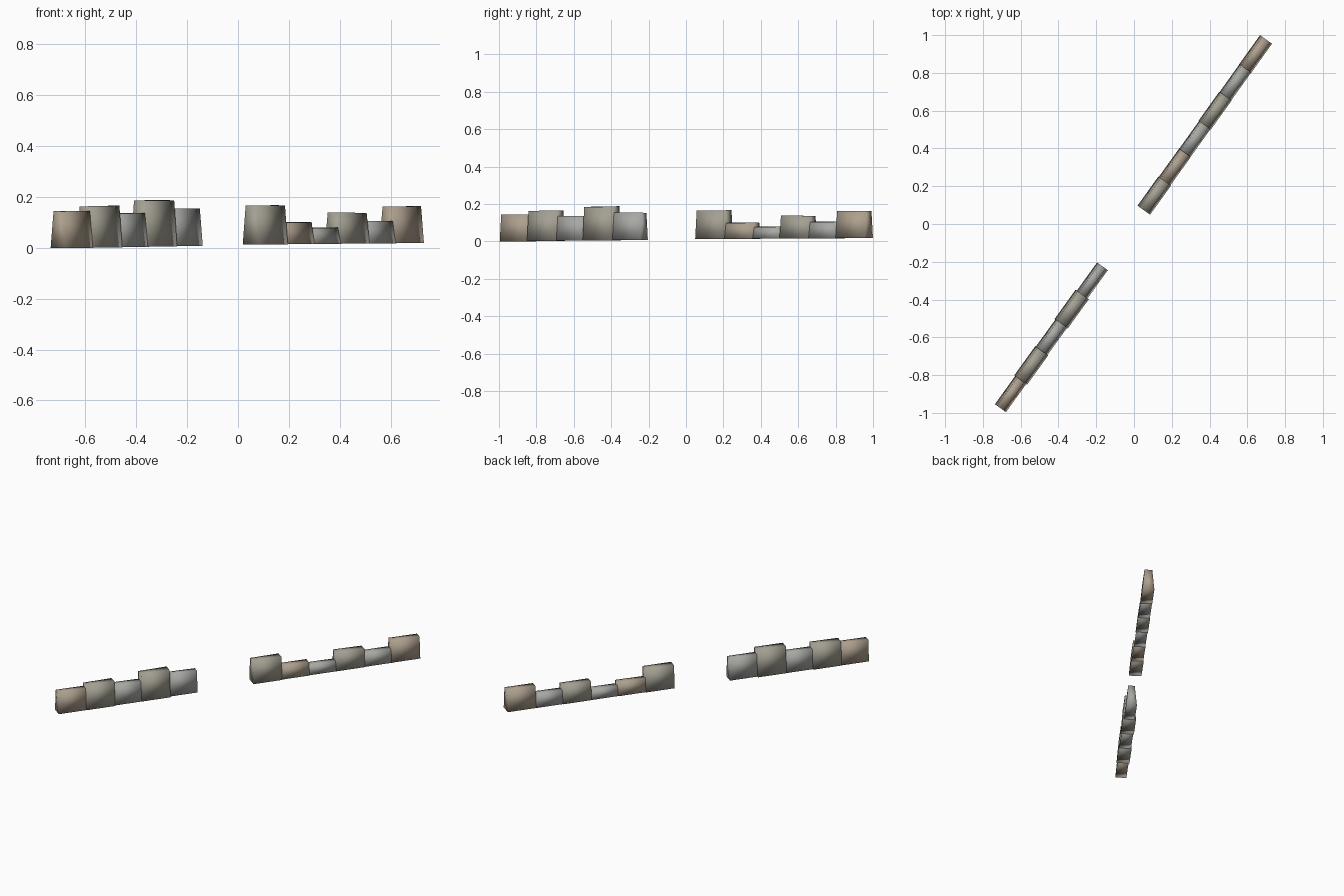
import bpy
import random
from mathutils import Vector

if "Cube" in bpy.data.objects:
    bpy.data.objects.remove(bpy.data.objects["Cube"])

random.seed(4)


def material(name, rgb):
    m = bpy.data.materials.new(name)
    m.diffuse_color = (*rgb, 1)
    m.use_nodes = True
    m.node_tree.nodes["Principled BSDF"].inputs["Base Color"].default_value = m.diffuse_color
    return m


TAN = material("tan_stone", (0.42, 0.35, 0.27))
OLIVE = material("olive_stone", (0.37, 0.35, 0.29))
GREY = material("grey_stone", (0.39, 0.39, 0.37))
LENGTH = 0.19


def stone(name, mid, along, width, z0, z1, mat):
    """Tapered block, narrower at the top, with softly shaded sides."""
    side = Vector((along.y, -along.x, 0))
    verts = []
    for z, half in ((z0, width / 2), (z1, width / 2 - 0.014)):
        for a, s in ((-1, -1), (-1, 1), (1, 1), (1, -1)):
            p = mid + along * (a * LENGTH / 2) + side * (s * half)
            p.z = z + (random.uniform(-0.003, 0.001) if z == z1 else 0)
            verts.append(p)
    faces = [(0, 1, 2, 3), (7, 6, 5, 4), (0, 4, 5, 1),
             (1, 5, 6, 2), (2, 6, 7, 3), (3, 7, 4, 0)]
    mesh = bpy.data.meshes.new(name)
    mesh.from_pydata(verts, [], [f[::-1] for f in faces])
    mesh.materials.append(mat)
    mesh.shade_smooth()
    bpy.context.collection.objects.link(bpy.data.objects.new(name, mesh))


def wall(name, start, end, base0, base1, stones):
    """Row of slightly overlapping stones between two end points."""
    a, b = Vector((*start, 0)), Vector((*end, 0))
    along = (b - a).normalized()
    step = ((b - a).length - LENGTH) / (len(stones) - 1)
    for i, (top, width, mat) in enumerate(stones):
        t = i / (len(stones) - 1)
        mid = a + along * (LENGTH / 2 + step * i)
        stone(f"{name}_stone_{i + 1}", mid, along, width,
              base0 + (base1 - base0) * t, top, mat)


# Left stretch of broken wall
wall("left_wall", (-0.707, -0.975), (-0.167, -0.224), 0.0, 0.008, [
    (0.146, 0.072, TAN), (0.165, 0.084, OLIVE), (0.137, 0.076, GREY),
    (0.188, 0.086, OLIVE), (0.154, 0.070, GREY)])

# Right stretch of broken wall
wall("right_wall", (0.052, 0.073), (0.699, 0.977), 0.013, 0.018, [
    (0.167, 0.082, OLIVE), (0.101, 0.076, TAN), (0.080, 0.074, GREY),
    (0.138, 0.080, OLIVE), (0.105, 0.076, GREY), (0.164, 0.078, TAN)])
